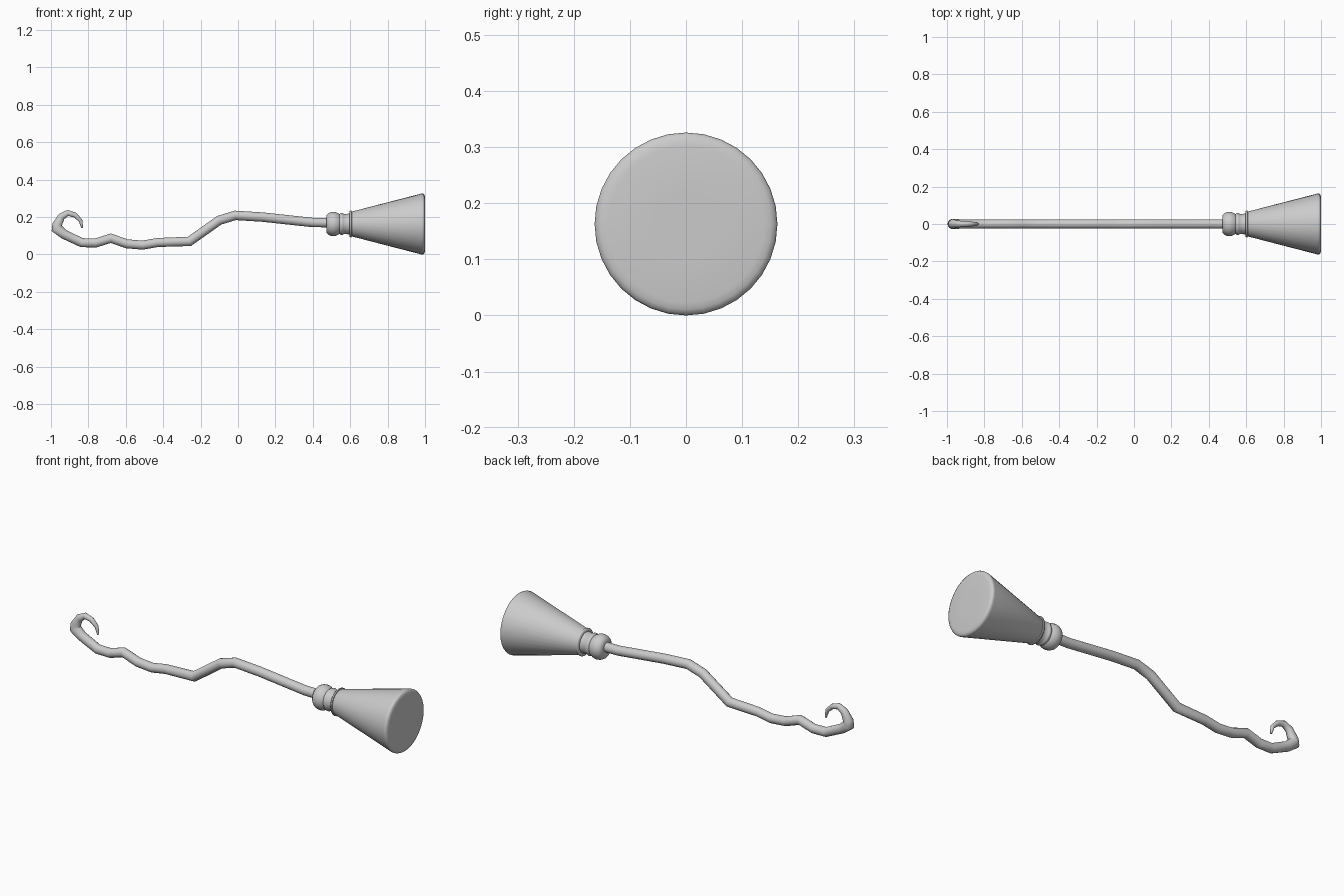
import bpy, bmesh, math
from mathutils import Vector

if "Cube" in bpy.data.objects:
    bpy.data.objects.remove(bpy.data.objects["Cube"])

grey = bpy.data.materials.new("plain_grey")
grey.diffuse_color = (0.6, 0.6, 0.6, 1)
grey.use_nodes = True
grey.node_tree.nodes["Principled BSDF"].inputs["Base Color"].default_value = grey.diffuse_color
AXIS_Z = 0.163


def finish(name, bm, angle):
    bmesh.ops.recalc_face_normals(bm, faces=bm.faces)
    mesh = bpy.data.meshes.new(name)
    bm.to_mesh(mesh)
    bm.free()
    mesh.materials.append(grey)
    ob = bpy.data.objects.new(name, mesh)
    bpy.context.collection.objects.link(ob)
    bpy.ops.object.select_all(action='DESELECT')
    ob.select_set(True)
    bpy.context.view_layer.objects.active = ob
    bpy.ops.object.shade_smooth_by_angle(angle=math.radians(angle))


def skin(name, rings, angle):
    """Bridge a list of vertex loops and close both ends."""
    bm = bmesh.new()
    loops = [[bm.verts.new(p) for p in ring] for ring in rings]
    n = len(loops[0])
    for a, b in zip(loops, loops[1:]):
        for i in range(n):
            j = (i + 1) % n
            bm.faces.new((a[i], a[j], b[j], b[i]))
    bm.faces.new(loops[0])
    bm.faces.new(loops[-1])
    finish(name, bm, angle)


def turned(name, profile, sides=32, angle=50):
    """Round part along x from (x, radius) pairs."""
    skin(name, [[(x, r * math.cos(2 * math.pi * i / sides),
                  AXIS_Z + r * math.sin(2 * math.pi * i / sides))
                 for i in range(sides)] for x, r in profile], angle)


def tube(name, path, sides=16):
    """Round tube in the xz plane from (x, z, radius) stations, mitred at bends."""
    pts = [Vector((x, 0, z)) for x, z, r in path]
    rings = []
    for k, p in enumerate(pts):
        d0 = (p - pts[max(k - 1, 0)]).normalized()
        d1 = (pts[min(k + 1, len(pts) - 1)] - p).normalized()
        t = (d0 + d1).normalized()
        side = Vector((-t.z, 0, t.x))
        miter = 1 / max(0.8, t.dot(d1 if d1.length else d0))
        r = path[k][2]
        rings.append([p + side * (r * miter * math.cos(2 * math.pi * i / sides))
                      + Vector((0, r * math.sin(2 * math.pi * i / sides), 0))
                      for i in range(sides)])
    skin(name, rings, 60)


# Crooked handle, thinning into the curled hook
tube("handle", [
    (0.52, 0.170, 0.025), (0.40, 0.171, 0.025), (0.26, 0.186, 0.025),
    (0.13, 0.200, 0.025), (-0.015, 0.209, 0.025), (-0.10, 0.183, 0.025),
    (-0.26, 0.070, 0.025), (-0.43, 0.064, 0.024), (-0.51, 0.050, 0.024),
    (-0.595, 0.057, 0.024), (-0.68, 0.087, 0.024), (-0.76, 0.062, 0.024),
    (-0.835, 0.063, 0.024), (-0.93, 0.108, 0.025), (-0.968, 0.138, 0.028),
    (-0.967, 0.160, 0.025), (-0.943, 0.203, 0.019), (-0.910, 0.222, 0.015),
    (-0.872, 0.211, 0.013), (-0.842, 0.182, 0.010), (-0.833, 0.142, 0.005)])

# Rounded knob where the handle meets the brush
turned("knob", [(0.472, 0.025), (0.473, 0.045), (0.482, 0.056), (0.496, 0.063),
                (0.510, 0.065), (0.524, 0.063), (0.538, 0.056), (0.548, 0.048)])
# Collar rings
turned("collar", [(0.540, 0.050), (0.545, 0.054), (0.550, 0.058), (0.556, 0.059),
                  (0.562, 0.057), (0.566, 0.054), (0.590, 0.055), (0.605, 0.058)])
turned("binding", [(0.595, 0.058), (0.597, 0.068), (0.602, 0.072),
                   (0.607, 0.071), (0.610, 0.062)])
# Flared brush with a slightly rounded end
turned("brush", [(0.60, 0.062), (0.607, 0.066), (0.978, 0.162), (0.988, 0.163),
                 (0.994, 0.160), (0.998, 0.152), (1.0, 0.140), (1.0, 0.06)])
